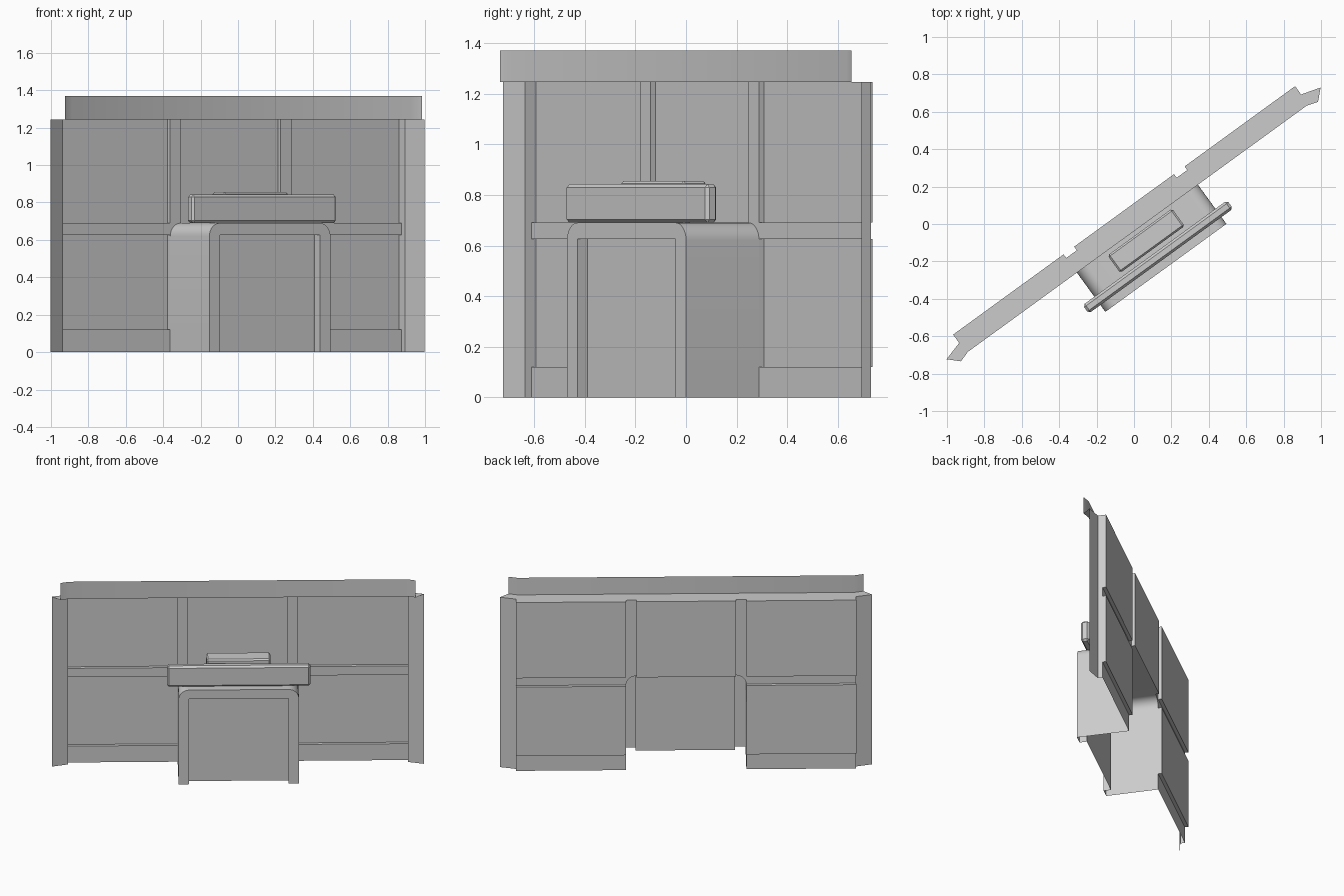
import bpy, bmesh, math
from mathutils import Matrix

if "Cube" in bpy.data.objects:
    bpy.data.objects.remove(bpy.data.objects["Cube"])

TURN = Matrix.Rotation(math.radians(36), 4, 'Z')   # whole model is turned about z
V_BACK, V_IN, V_FLANGE = 0.09, 0.066, 0.035        # depths of the wall sheet
U_IN, U_OUT, U_END = 0.33, 0.40, 1.13              # seams along the wall
Z_LOW, Z_MID, Z_TOP = 0.625, 0.69, 1.245
V_FRONT, V_PANEL = -0.29, -0.24                    # pedestal front and recessed panel


def finish(name, bm, smooth=False):
    bmesh.ops.remove_doubles(bm, verts=bm.verts, dist=1e-5)
    bmesh.ops.recalc_face_normals(bm, faces=bm.faces)
    bm.transform(TURN)
    me = bpy.data.meshes.new(name)
    bm.to_mesh(me)
    bm.free()
    ob = bpy.data.objects.new(name, me)
    bpy.context.collection.objects.link(ob)
    if smooth:
        bpy.context.view_layer.objects.active = ob
        ob.select_set(True)
        bpy.ops.object.shade_smooth_by_angle(angle=math.radians(30))
        ob.select_set(False)
    return ob


def face(bm, pts):
    bm.faces.new([bm.verts.new(p) for p in pts])


def strip(bm, a, b):
    """Quads between two matching point rows."""
    for i in range(len(a) - 1):
        face(bm, [a[i], a[i + 1], b[i + 1], b[i]])


def bevel_box(name, u, v, z, w):
    bm = bmesh.new()
    bmesh.ops.create_cube(bm, size=1)
    for p in bm.verts:
        p.co = [r[0] + (c + 0.5) * (r[1] - r[0]) for c, r in zip(p.co, (u, v, z))]
    bmesh.ops.bevel(bm, geom=bm.edges[:], offset=w, segments=1, affect='EDGES')
    return finish(name, bm)


def arc(s):
    """Rounded upper corner of the pedestal, from side to top."""
    r = U_OUT - U_IN
    return [(s * (U_IN + r * math.cos(t)), Z_MID - r + r * math.sin(t))
            for t in (math.pi / 2 * i / 8 for i in range(9))]


# side wall panels with horizontal groove and kick strip, plus end flanges
prof = [(V_IN, 0), (V_IN, .12), (V_BACK, .12), (V_BACK, Z_LOW),
        (V_IN, Z_LOW), (V_IN, Z_MID), (V_BACK, Z_MID), (V_BACK, Z_TOP)]
for s, side in ((-1, "left"), (1, "right")):
    bm = bmesh.new()
    strip(bm, [(s * U_OUT, v, z) for v, z in prof], [(s * U_END, v, z) for v, z in prof])
    face(bm, [(s * U_END, v, z) for v, z in prof + [(V_FLANGE, Z_TOP), (V_FLANGE, 0)]])
    for z0, z1 in ((.12, Z_LOW), (Z_MID, Z_TOP)):
        strip(bm, [(s * U_OUT, V_IN, z0), (s * U_OUT, V_IN, z1)],
              [(s * U_OUT, V_BACK, z0), (s * U_OUT, V_BACK, z1)])
    finish(side + "_wall_panel", bm)

    bm = bmesh.new()
    strip(bm, [(s * U_END, V_FLANGE, 0), (s * U_END, V_FLANGE, Z_TOP)],
          [(s * 1.236, .004, 0), (s * 1.236, .004, Z_TOP)])
    finish(side + "_end_flange", bm)

    # vertical groove that runs down onto the pedestal corner
    bm = bmesh.new()
    face(bm, [(u, V_IN, z) for u, z in arc(s) + [(s * U_IN, Z_TOP), (s * U_OUT, Z_TOP)]])
    finish(side + "_groove", bm)

# centre wall panel with returned edges
bm = bmesh.new()
rim = [(-U_IN, Z_TOP), (-U_IN, Z_MID), (U_IN, Z_MID), (U_IN, Z_TOP)]
face(bm, [(u, V_BACK, z) for u, z in rim])
strip(bm, [(u, V_BACK, z) for u, z in rim], [(u, V_IN, z) for u, z in rim])
finish("centre_wall_panel", bm)

# top cap, following the wall outline
front = [(-1.18, -.05), (-1.12, -.031), (1.12, -.031), (1.18, -.05)]
half = [(1.236, .004), (U_END, V_FLANGE), (U_END, V_BACK), (U_OUT, V_BACK),
        (U_OUT, V_IN), (U_IN, V_IN), (U_IN, V_BACK)]
outline = front + half + [(-u, v) for u, v in reversed(half)]
bm = bmesh.new()
face(bm, [(u, v, Z_TOP) for u, v in outline])
finish("top_cap", bm)

# thin header band above the cap
bm = bmesh.new()
strip(bm, [(u, v, Z_TOP) for u, v in front], [(u, v, 1.37) for u, v in front])
finish("header_band", bm, True)

# pedestal: rounded arch sheet, front frame and recessed front panel
arch = [(-U_OUT, 0)] + arc(-1) + arc(1)[::-1] + [(U_OUT, 0)]
inner = [(-U_IN, 0), (-U_IN, Z_LOW), (U_IN, Z_LOW), (U_IN, 0)]
bm = bmesh.new()
strip(bm, [(u, V_FRONT, z) for u, z in arch], [(u, V_IN, z) for u, z in arch])
face(bm, [(u, V_FRONT, z) for u, z in arch + inner[::-1]])
strip(bm, [(u, V_FRONT, z) for u, z in inner], [(u, V_PANEL, z) for u, z in inner])
face(bm, [(u, V_PANEL, z) for u, z in inner])
finish("pedestal", bm, True)

# upright front board and the block behind it
bevel_box("front_board", (-.477, .477), (-.245, -.19), (Z_MID, .842), .013)
bevel_box("raised_block", (-.213, .213), (-.168, -.053), (Z_MID, .855), .01)
